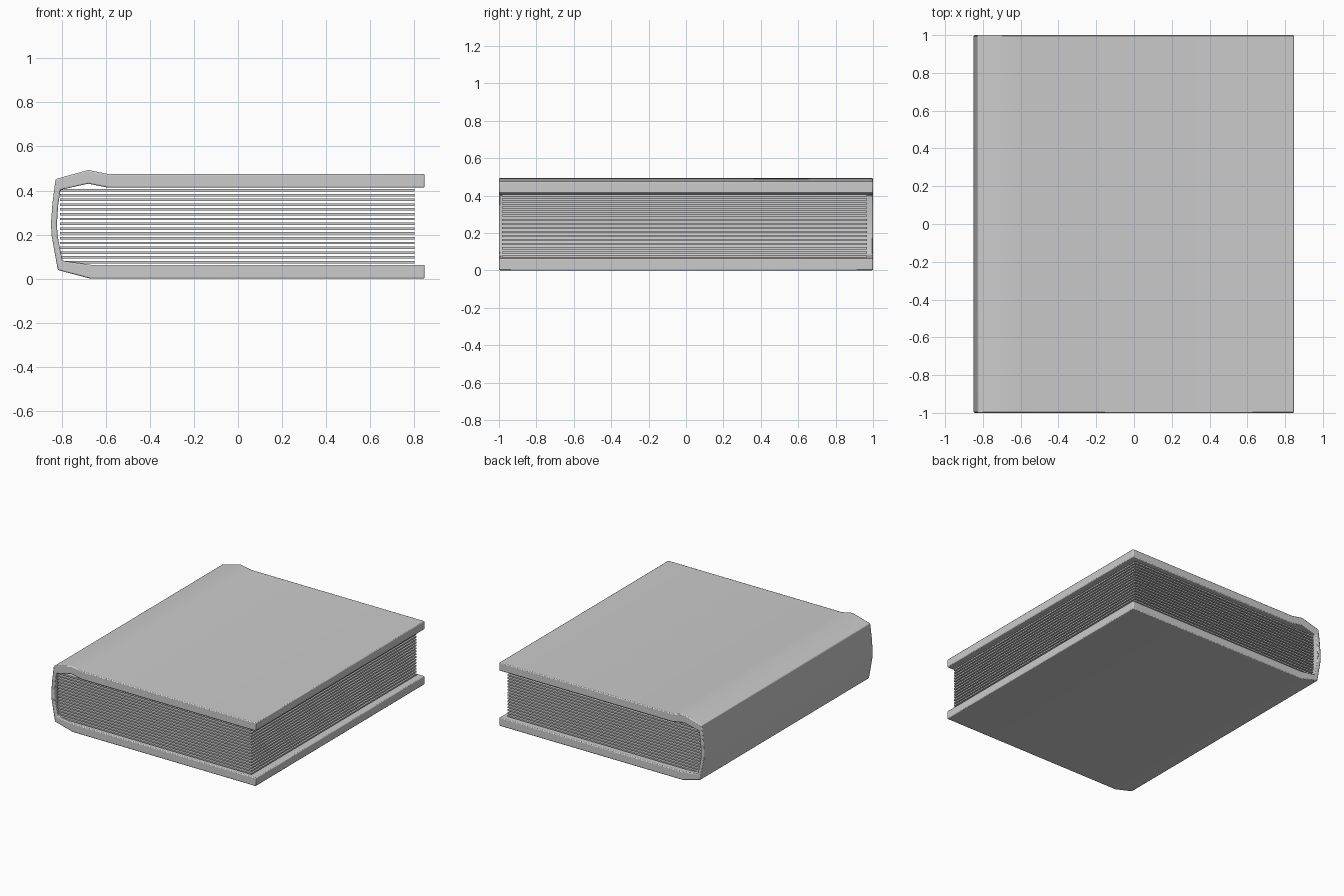
import bpy, bmesh
from mathutils import Vector

if "Cube" in bpy.data.objects:
    bpy.data.objects.remove(bpy.data.objects["Cube"])


def finish(name, bm):
    mesh = bpy.data.meshes.new(name)
    bm.to_mesh(mesh)
    bm.free()
    obj = bpy.data.objects.new(name, mesh)
    bpy.context.collection.objects.link(obj)
    return obj


# Wraparound cover: x/z cross-section extruded along y
outer = [(0.847, 0.48), (-0.59, 0.48), (-0.68, 0.498), (-0.828, 0.457),
         (-0.842, 0.35), (-0.849, 0.255), (-0.846, 0.2), (-0.818, 0.044),
         (-0.67, 0.005), (0.847, 0.005)]
inner = [(0.847, 0.068), (-0.67, 0.068), (-0.797, 0.086), (-0.819, 0.2),
         (-0.822, 0.255), (-0.816, 0.34), (-0.806, 0.408), (-0.68, 0.436),
         (-0.59, 0.418), (0.847, 0.418)]
bm = bmesh.new()
face = bm.faces.new([bm.verts.new((x, -1, z - 0.005)) for x, z in outer + inner])
ext = bmesh.ops.extrude_face_region(bm, geom=[face])
moved = [v for v in ext["geom"] if isinstance(v, bmesh.types.BMVert)]
bmesh.ops.translate(bm, verts=moved, vec=(0, 2, 0))
bmesh.ops.recalc_face_normals(bm, faces=bm.faces)
cover = finish("cover", bm)

# Softened cover edges
bevel = cover.modifiers.new("edge_bevel", "BEVEL")
bevel.width = 0.006
bevel.segments = 2
bevel.limit_method = "ANGLE"
bevel.angle_limit = 1.0
bpy.context.view_layer.objects.active = cover
cover.select_set(True)
bpy.ops.object.shade_smooth_by_angle(angle=0.7)

# Stack of thin separate sheets
count, bottom, top = 16, 0.064, 0.412
pitch = (top - bottom) / count
bm = bmesh.new()
for i in range(count):
    made = bmesh.ops.create_cube(bm, size=1)["verts"]
    bmesh.ops.scale(bm, verts=made, vec=(1.61, 1.95, pitch * 0.5))
    bmesh.ops.translate(bm, verts=made,
                        vec=Vector((-0.004, -0.008, bottom + pitch * (i + 0.5))))
finish("pages", bm)
